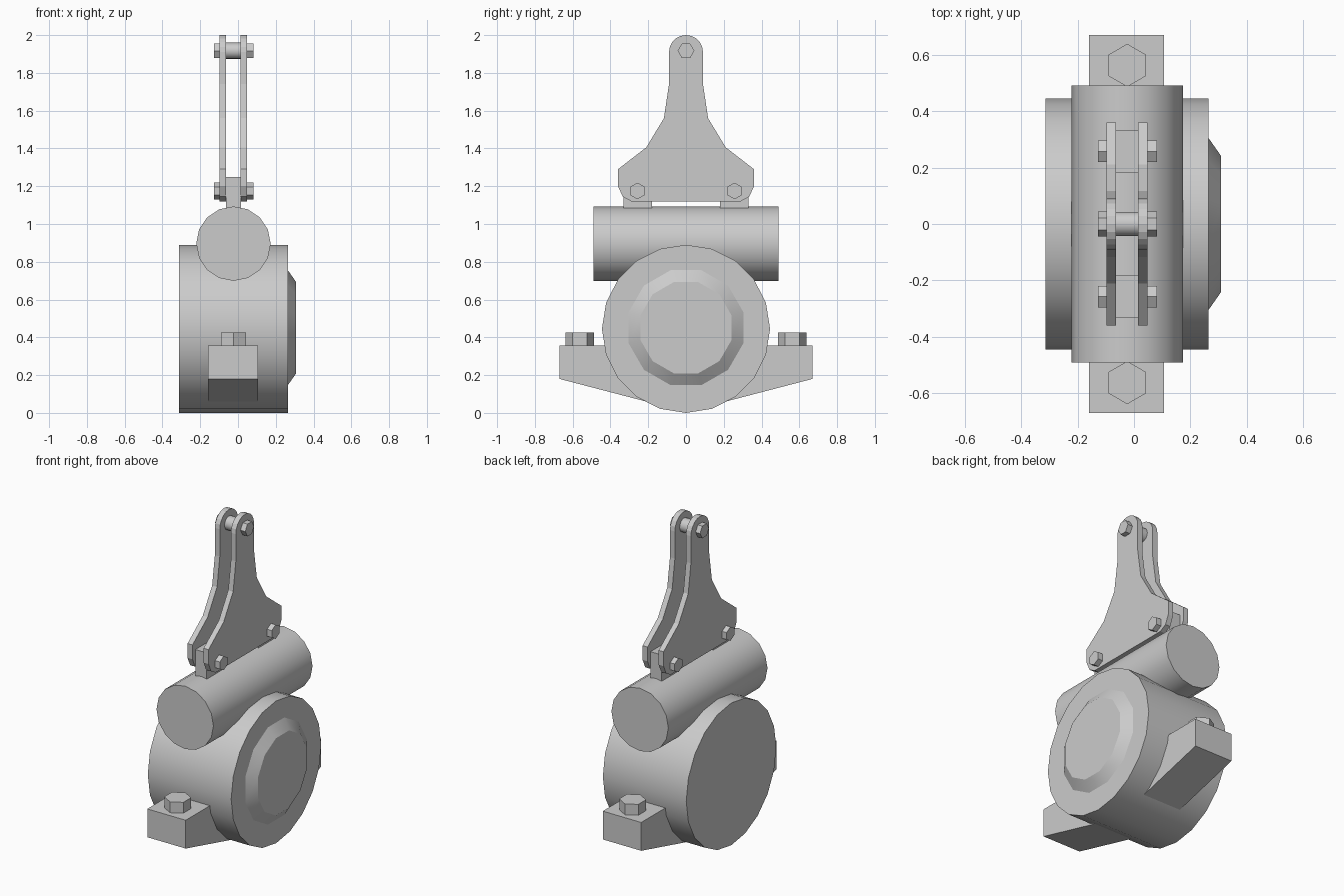
import bpy, bmesh, math
from mathutils import Matrix, Vector

if "Cube" in bpy.data.objects:
    bpy.data.objects.remove(bpy.data.objects["Cube"])

CX = -0.024  # shared centre plane of the assembly

grey = bpy.data.materials.new("plain_grey")
grey.diffuse_color = (0.6, 0.6, 0.6, 1)
grey.use_nodes = True
grey.node_tree.nodes["Principled BSDF"].inputs["Base Color"].default_value = grey.diffuse_color


def finish(name, bm, smooth=False):
    bmesh.ops.recalc_face_normals(bm, faces=bm.faces[:])
    me = bpy.data.meshes.new(name)
    bm.to_mesh(me)
    bm.free()
    me.materials.append(grey)
    ob = bpy.data.objects.new(name, me)
    bpy.context.collection.objects.link(ob)
    if smooth:
        bpy.ops.object.select_all(action='DESELECT')
        ob.select_set(True)
        bpy.context.view_layer.objects.active = ob
        bpy.ops.object.shade_smooth_by_angle(angle=math.radians(35))
    return ob


def rod(name, start, end, r1, sides, r2=None, turn=0.0, smooth=True):
    """Cylinder or frustum between two points."""
    a, b = Vector(start), Vector(end)
    d = b - a
    bm = bmesh.new()
    bmesh.ops.create_cone(bm, cap_ends=True, segments=sides, radius1=r1,
                          radius2=r1 if r2 is None else r2, depth=d.length)
    rot = Vector((0, 0, 1)).rotation_difference(d).to_matrix().to_4x4()
    m = Matrix.Translation((a + b) / 2) @ rot @ Matrix.Rotation(turn, 4, 'Z')
    bmesh.ops.transform(bm, matrix=m, verts=bm.verts[:])
    return finish(name, bm, smooth)


def slab(name, profile, x0, x1):
    """Extrude a (y, z) profile along x."""
    bm = bmesh.new()
    f = bm.faces.new([bm.verts.new((x0, y, z)) for y, z in profile])
    ext = bmesh.ops.extrude_face_region(bm, geom=[f])
    vs = [g for g in ext['geom'] if isinstance(g, bmesh.types.BMVert)]
    bmesh.ops.translate(bm, vec=(x1 - x0, 0, 0), verts=vs)
    return finish(name, bm)


# main drum with bevelled end cap
rod("drum", (-0.313, 0, 0.445), (0.264, 0, 0.445), 0.445, 20)
rod("drum_cap", (0.262, 0, 0.451), (0.308, 0, 0.451), 0.318, 12, 0.25,
    math.radians(15))

# cross cylinder lying on the drum
rod("cross_cylinder", (CX, -0.49, 0.896), (CX, 0.49, 0.896), 0.197, 16)

# mounting feet
half = [(0.67, 0.357), (0.67, 0.18), (0.21, 0.06)]
slab("mounting_base", half + [(-y, z) for y, z in reversed(half)],
     -0.159, 0.107)

# plate outline: right half, bottom to top, then mirrored
edge = [(0.29, 1.12), (0.335, 1.145), (0.36, 1.2), (0.36, 1.29),
        (0.21, 1.406), (0.117, 1.56), (0.09, 1.74)]
edge += [(0.09 * math.cos(math.radians(t)), 1.91 + 0.09 * math.sin(math.radians(t)))
         for t in range(0, 90, 18)]
outline = edge + [(0, 2.0)] + [(-y, z) for y, z in reversed(edge)]
for side, x0, x1 in (("left", -0.097, -0.063), ("right", 0.014, 0.048)):
    slab("link_plate_" + side, outline, x0, x1)

for s, tag in ((-1, "front"), (1, "back")):
    # foot bolt, corners pointing along y
    rod("foot_bolt_" + tag, (CX, s * 0.562, 0.35), (CX, s * 0.562, 0.425),
        0.076, 6, turn=math.radians(0), smooth=False)
    # lug between plates
    a, b = s * 0.18, s * 0.331
    slab("lug_" + tag, [(a, 1.05), (b, 1.05), (b, 1.25), (a, 1.25)],
         -0.063, 0.015)

# hex pins: upper has corners along y, lower ones have corners along z
for name, y, z, corner in (("top", 0, 1.917, 90), ("front", -0.257, 1.175, 0),
                           ("back", 0.257, 1.175, 0)):
    pin = []
    for k in range(6):
        t = math.radians(60 * k + (0 if corner == 90 else 90))
        pin.append((y + 0.044 * math.cos(t), z + 0.044 * math.sin(t)))
    slab("pin_head_left_" + name, pin, -0.128, -0.096)
    slab("pin_head_right_" + name, pin, 0.047, 0.081)

# round spacer at the top eye
rod("top_spacer", (-0.065, 0, 1.917), (0.016, 0, 1.917), 0.043, 16)
